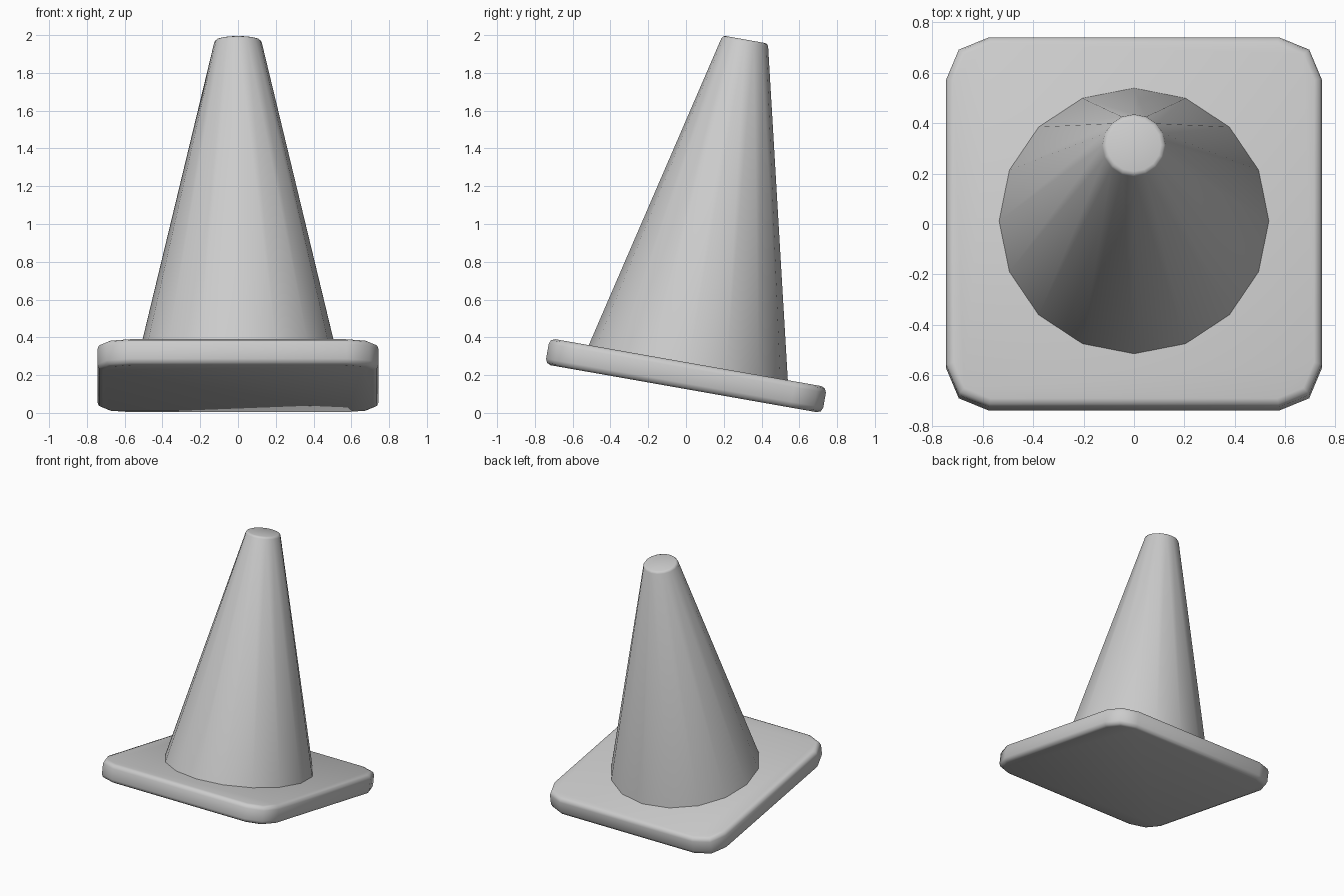
import bpy, bmesh
from math import radians
from mathutils import Matrix

if "Cube" in bpy.data.objects:
    bpy.data.objects.remove(bpy.data.objects["Cube"])

# Whole cone leans backwards by 10 degrees about the centre of its base
LEAN = Matrix.Translation((0, 0, 0.197)) @ Matrix.Rotation(radians(-10), 4, 'X')
HALF, THICK = 0.745, 0.14


def finish(bm, name, angle):
    bm.transform(LEAN)
    bmesh.ops.recalc_face_normals(bm, faces=bm.faces)
    mesh = bpy.data.meshes.new(name)
    bm.to_mesh(mesh)
    bm.free()
    obj = bpy.data.objects.new(name, mesh)
    bpy.context.collection.objects.link(obj)
    bpy.ops.object.select_all(action='DESELECT')
    obj.select_set(True)
    bpy.context.view_layer.objects.active = obj
    bpy.ops.object.shade_smooth_by_angle(angle=radians(angle))


def bevel(bm, edges, offset, segments):
    bmesh.ops.bevel(bm, geom=edges, offset=offset, offset_type='OFFSET',
                    segments=segments, profile=0.5, affect='EDGES')


# Square base plate: rounded corners, then softened rims
bm = bmesh.new()
bmesh.ops.create_cube(bm, size=1, matrix=Matrix.Diagonal((2 * HALF, 2 * HALF, THICK, 1)))
bevel(bm, [e for e in bm.edges if abs(e.verts[0].co.z - e.verts[1].co.z) > 0.1], 0.17, 2)
bevel(bm, [e for e in bm.edges if abs(e.verts[0].co.z - e.verts[1].co.z) < 0.01], 0.03, 2)
finish(bm, "base_plate", 50)

# Tapered sixteen-sided body with a slightly rounded flat tip
bm = bmesh.new()
height = 1.737
bmesh.ops.create_cone(bm, cap_ends=True, segments=16, radius1=0.535, radius2=0.122,
                      depth=height,
                      matrix=Matrix.Translation((0, 0, THICK / 2 + height / 2)))
top = THICK / 2 + height
bevel(bm, [e for e in bm.edges if all(v.co.z > top - 0.01 for v in e.verts)], 0.015, 2)
finish(bm, "cone_body", 50)
